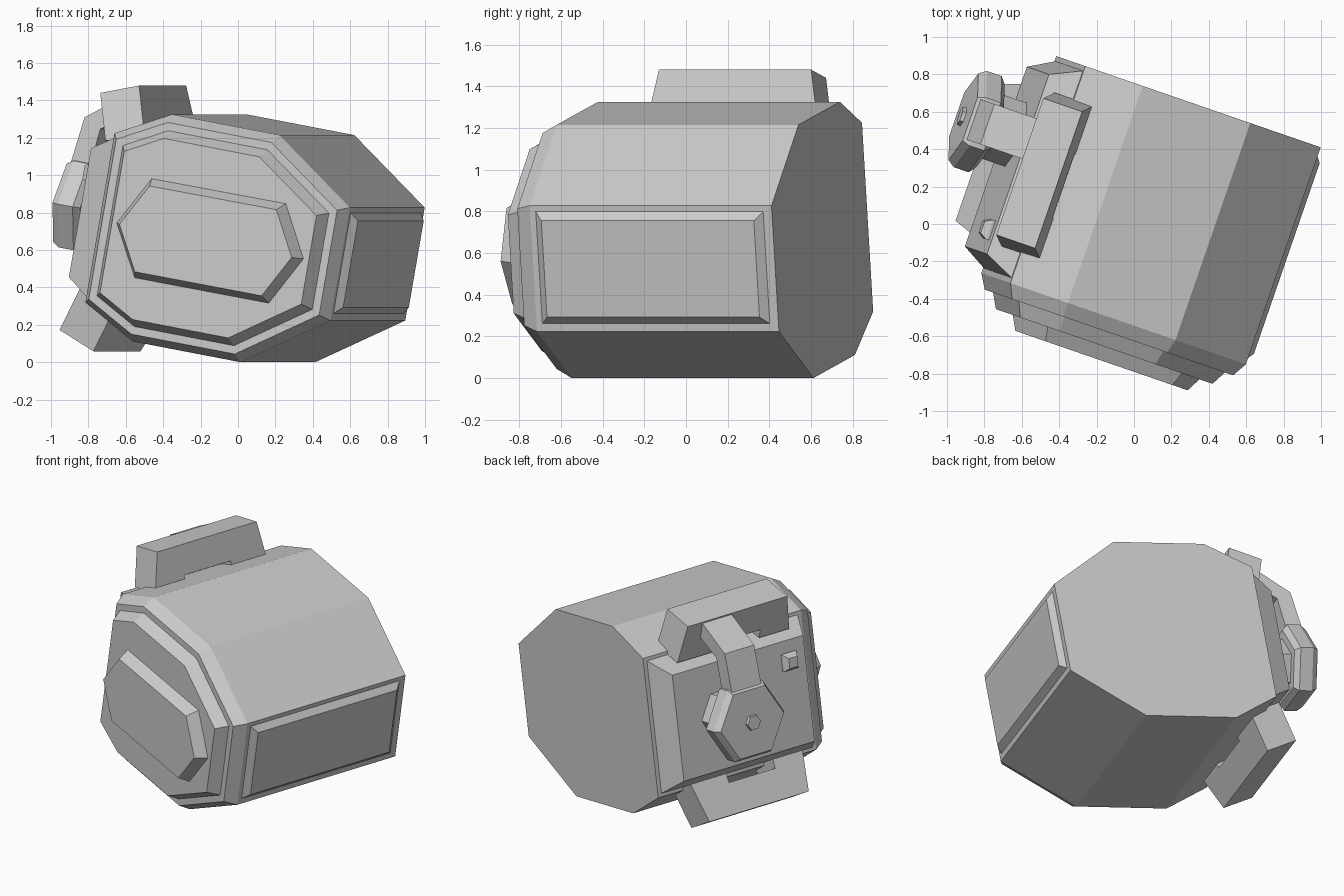
import bpy, bmesh, math
from mathutils import Matrix, Vector

if "Cube" in bpy.data.objects:
    bpy.data.objects.remove(bpy.data.objects["Cube"])

# The whole model is built upright (a = across, c = depth, b = up), then yawed and rolled
M = Matrix.Rotation(math.radians(-19.03), 4, 'Z') @ Matrix.Rotation(math.radians(10.3), 4, 'Y')
MID = 0.652   # mirror height of the body
CY = 0.245    # depth of the dial


def loft(name, rings):
    """Skin equal-length rings of points and cap both ends."""
    bm = bmesh.new()
    vs = [[bm.verts.new(p) for p in r] for r in rings]
    n = len(rings[0])
    for r, s in zip(vs, vs[1:]):
        for i in range(n):
            j = (i + 1) % n
            bm.faces.new((r[i], r[j], s[j], s[i]))
    bm.faces.new(vs[0][::-1])
    bm.faces.new(vs[-1])
    bmesh.ops.recalc_face_normals(bm, faces=bm.faces)
    me = bpy.data.meshes.new(name)
    bm.to_mesh(me)
    bm.free()
    ob = bpy.data.objects.new(name, me)
    bpy.context.collection.objects.link(ob)
    ob.matrix_world = M
    return ob


def inset(poly, d):
    """Move every edge of a convex polygon inwards by d."""
    out, n = [], len(poly)
    area = sum(poly[i][0] * poly[(i + 1) % n][1] - poly[(i + 1) % n][0] * poly[i][1] for i in range(n))
    sg = 1 if area > 0 else -1
    for i in range(n):
        p0, p, p1 = (Vector(poly[k % n]) for k in (i - 1, i, i + 1))
        e0, e1 = (p - p0).normalized(), (p1 - p).normalized()
        n0, n1 = Vector((-e0.y, e0.x)) * sg, Vector((-e1.y, e1.x)) * sg
        out.append(tuple(p + (n0 + n1) * d / (1 + n0.dot(n1))))
    return out


def front(poly, c):
    return [(a, c, b) for a, b in poly]


def side(poly, a):
    return [(a, c, b) for c, b in poly]


def rect(c0, c1, b0, b1):
    return [(c0, b0), (c1, b0), (c1, b1), (c0, b1)]


def hexagon(r, c=CY, b=MID):
    return [(c + r * math.cos(k * math.pi / 3), b + r * math.sin(k * math.pi / 3)) for k in range(6)]


# Eight-sided body with stepped front
half = [(-0.732, 0.46), (-0.43, 0.617), (0.188, 0.617), (0.649, 0.307)]
octo = [(a, MID + h) for a, h in half] + [(a, MID - h) for a, h in half[::-1]]
loft("body", [front(inset(octo, d), c) for d, c in
              ((0, 0.713), (0, -0.514), (0.042, -0.592), (0.085, -0.592), (0.125, -0.671))])

# Raised six-sided plate on the front
hx = [(-0.58, MID), (-0.428, MID + 0.268), (0.342, MID + 0.272),
      (0.493, MID), (0.342, MID - 0.268), (-0.428, MID - 0.27)]
loft("front_plate", [front(hx, -0.65), front(hx, -0.671), front(inset(hx, 0.036), -0.747)])

# Raised panel on the right side
rp = rect(-0.485, 0.669, 0.384, 0.930)
loft("right_panel", [side(rp, 0.63), side(rp, 0.649), side(inset(rp, 0.038), 0.684)])

# Raised panel on the left side
lp = rect(-0.485, 0.685, 0.215, 1.089)
loft("left_panel", [side(lp, -0.71), side(lp, -0.732), side(rect(-0.408, 0.608, 0.302, 1.002), -0.884)])

# Small button on the left panel
bt = rect(-0.335, -0.225, 0.81, 0.92)
loft("button", [side(bt, -0.87), side(bt, -0.90), side(inset(bt, 0.022), -0.935)])

# Notched clamp beams on the upper and lower left corners
prof = [(-0.295, 0), (0.477, 0), (0.525, 0.26), (0.25, 0.26),
        (0.25, 0.2), (-0.11, 0.2), (-0.11, 0.26), (-0.343, 0.26)]


def beam(name, flip):
    rings = []
    for s in (0, 0.223):
        ring = []
        for c, t in prof:
            b = 1.374 - 0.35 * s - 0.937 * t
            ring.append((-0.715 - 0.937 * s + 0.35 * t, c, 2 * MID - b if flip else b))
        rings.append(ring)
    loft(name, rings)


beam("upper_beam", False)
beam("lower_beam", True)

# Bent arm from the upper beam down to the dial
arm = [(-0.90, 1.303), (-1.134, 1.125), (-1.17, 0.85), (-1.06, 0.85), (-1.035, 1.08), (-0.86, 1.20)]
loft("arm", [front(arm, 0.135), front(arm, 0.363)])

# Six-sided dial with hub and centre nut
loft("dial_hub", [side(hexagon(0.18), a) for a in (-0.87, -1.05)])
loft("dial", [side(hexagon(r), a) for r, a in
              ((0.235, -1.03), (0.272, -1.06), (0.272, -1.145), (0.245, -1.185))])
loft("dial_nut", [side(hexagon(r), a) for r, a in ((0.055, -1.17), (0.05, -1.205))])
